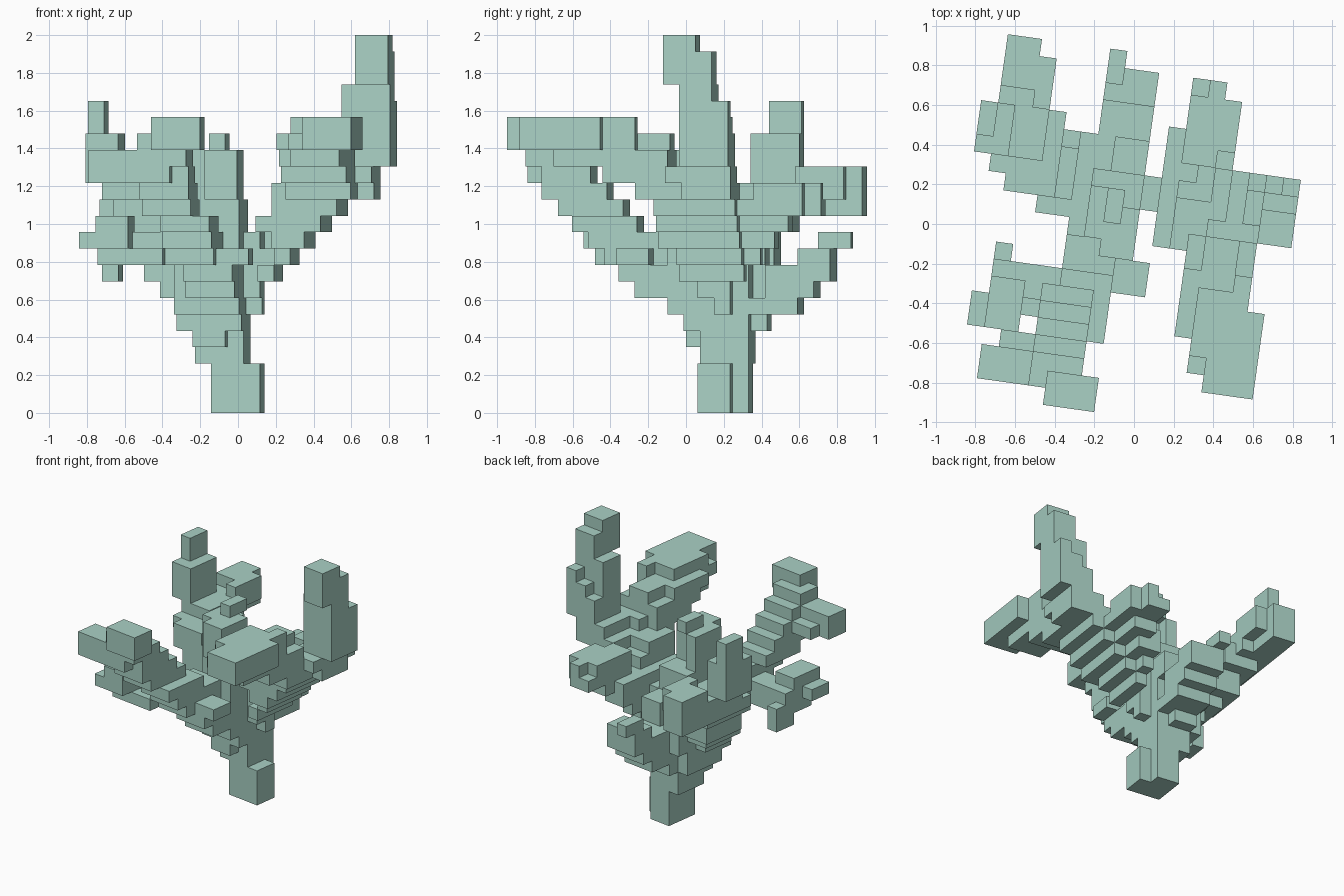
import bpy, bmesh, math
from mathutils import Matrix, Vector

if "Cube" in bpy.data.objects:
    bpy.data.objects.remove(bpy.data.objects["Cube"])

S = 2 / 23                       # block size
U0, V0 = -0.850, -0.967          # grid corner before the model is turned
TURN = Matrix.Rotation(math.radians(-8), 4, 'Z')
owner = {}                       # grid cell -> part name


def box(part, k0, k1, i0, i1, j0, j1):
    """Fill inclusive block ranges: levels k, columns i, rows j."""
    for k in range(k0, k1 + 1):
        for i in range(i0, i1 + 1):
            for j in range(j0, j1 + 1):
                owner.setdefault((i, j, k), part)


def stair(part, k0, k1, a, b):
    """Stepped limb: one slab per level, from footprint a to footprint b."""
    for k in range(k0, k1 + 1):
        t = (k - k0) / (k1 - k0)
        box(part, k, k, *[math.floor(p + (q - p) * t + 0.5) for p, q in zip(a, b)])


# trunk and central crown
P = "trunk"
box(P, 0, 2, 8, 10, 12, 13)
box(P, 0, 2, 8, 9, 14, 14)
box(P, 3, 4, 7, 9, 12, 14)
box(P, 4, 4, 7, 8, 11, 11)
box(P, 5, 5, 6, 9, 11, 14)
box(P, 5, 5, 7, 8, 15, 15)
P = "centre_crown"
box(P, 6, 8, 6, 9, 10, 14)
box(P, 9, 12, 7, 9, 10, 13)
box(P, 7, 10, 10, 10, 12, 13)
box(P, 13, 15, 8, 9, 9, 11)
box(P, 13, 15, 7, 7, 10, 12)
box(P, 16, 16, 8, 8, 11, 12)

# right limb rising to the tallest tip
P = "right_limb"
box(P, 6, 6, 10, 10, 13, 13)
stair(P, 7, 12, (10, 10, 12, 13), (13, 15, 11, 14))
stair(P, 8, 10, (11, 11, 11, 14), (12, 13, 10, 14))
box(P, 13, 13, 14, 17, 12, 14)
box(P, 14, 14, 15, 17, 11, 14)
box(P, 15, 17, 16, 18, 12, 13)
box(P, 15, 16, 16, 16, 14, 14)
box(P, 15, 17, 17, 17, 14, 14)
box(P, 15, 18, 18, 18, 14, 14)
box(P, 18, 19, 16, 18, 12, 13)
box(P, 20, 21, 17, 18, 13, 13)
box(P, 20, 22, 17, 18, 11, 12)

# front right limb with its broad flat end
P = "front_right_limb"
box(P, 11, 11, 11, 14, 10, 14)
box(P, 12, 12, 12, 15, 10, 13)
box(P, 13, 13, 12, 12, 10, 12)
box(P, 13, 13, 13, 16, 9, 12)
box(P, 14, 14, 13, 13, 7, 10)
box(P, 14, 14, 14, 16, 7, 11)
box(P, 15, 15, 13, 14, 6, 10)
box(P, 15, 15, 14, 16, 4, 10)
box(P, 16, 16, 13, 16, 5, 8)
box(P, 16, 16, 14, 15, 9, 10)
box(P, 16, 17, 15, 17, 2, 6)
box(P, 16, 16, 14, 14, 3, 4)
box(P, 17, 17, 14, 16, 4, 7)
box(P, 17, 17, 16, 16, 8, 8)

# back right limb
P = "back_right_limb"
stair(P, 9, 12, (11, 11, 13, 15), (12, 14, 15, 18))
box(P, 10, 11, 11, 11, 14, 16)
box(P, 13, 13, 12, 13, 15, 18)
box(P, 12, 13, 13, 13, 19, 19)
box(P, 12, 12, 12, 12, 19, 19)
box(P, 13, 13, 14, 14, 16, 18)

# low limb at the back
P = "back_limb"
stair(P, 6, 8, (7, 9, 15, 17), (7, 9, 16, 19))
box(P, 7, 8, 6, 7, 14, 15)
box(P, 9, 9, 8, 9, 18, 19)
box(P, 10, 10, 7, 7, 19, 20)
box(P, 9, 9, 7, 7, 18, 19)
box(P, 9, 10, 8, 9, 14, 15)

# back left limb with a raised corner and a hanging end
P = "back_left_limb"
stair(P, 7, 12, (5, 6, 11, 13), (1, 3, 13, 17))
box(P, 10, 11, 3, 5, 12, 14)
box(P, 11, 12, 2, 4, 12, 16)
box(P, 13, 13, 1, 3, 14, 18)
box(P, 12, 14, 1, 2, 18, 20)
box(P, 13, 14, 3, 3, 17, 19)
box(P, 14, 16, 0, 1, 14, 16)
box(P, 17, 18, 0, 0, 15, 16)

# front left limb with its stacked slabs
P = "front_left_limb"
stair(P, 7, 13, (7, 9, 8, 10), (5, 7, 2, 5))
box(P, 9, 9, 9, 10, 7, 8)
box(P, 8, 8, 9, 9, 8, 9)
box(P, 9, 10, 6, 8, 6, 9)
box(P, 11, 11, 7, 8, 4, 6)
box(P, 15, 15, 2, 7, 1, 2)
box(P, 14, 14, 2, 6, 1, 1)
box(P, 14, 14, 2, 7, 2, 2)
box(P, 14, 14, 3, 7, 3, 3)
box(P, 15, 15, 5, 7, 3, 3)
box(P, 14, 14, 5, 7, 4, 4)
box(P, 16, 17, 6, 8, 0, 1)
box(P, 16, 16, 5, 7, 1, 2)

# low side cluster on the left
P = "left_cluster"
box(P, 8, 9, 2, 2, 7, 8)
box(P, 9, 9, 2, 5, 5, 7)
box(P, 10, 10, 1, 3, 4, 5)
box(P, 10, 10, 2, 5, 6, 7)
box(P, 11, 11, 2, 3, 4, 6)

# outer faces of every block, one object per part
green = bpy.data.materials.new("pale_green")
green.diffuse_color = (0.40, 0.64, 0.56, 1)
green.use_nodes = True
green.node_tree.nodes["Principled BSDF"].inputs["Base Color"].default_value = green.diffuse_color
SIDES = [(d, s) for d in range(3) for s in (0, 1)]
for part in dict.fromkeys(owner.values()):
    bm, verts = bmesh.new(), {}
    for cell in (c for c, p in owner.items() if p == part):
        for d, s in SIDES:
            near = list(cell)
            near[d] += 2 * s - 1
            if tuple(near) in owner:
                continue
            a, b = (d + 1) % 3, (d + 2) % 3
            loop = []
            for p, q in ((0, 0), (1, 0), (1, 1), (0, 1)):
                c = list(cell)
                c[d] += s
                c[a] += p
                c[b] += q
                c = tuple(c)
                if c not in verts:
                    verts[c] = bm.verts.new(TURN @ Vector((U0 + c[0] * S, V0 + c[1] * S, c[2] * S)))
                loop.append(verts[c])
            bm.faces.new(loop if s else loop[::-1])
    bmesh.ops.dissolve_limit(bm, angle_limit=0.01, verts=bm.verts[:], edges=bm.edges[:])
    mesh = bpy.data.meshes.new(part)
    bm.to_mesh(mesh)
    bm.free()
    mesh.materials.append(green)
    bpy.context.collection.objects.link(bpy.data.objects.new(part, mesh))
